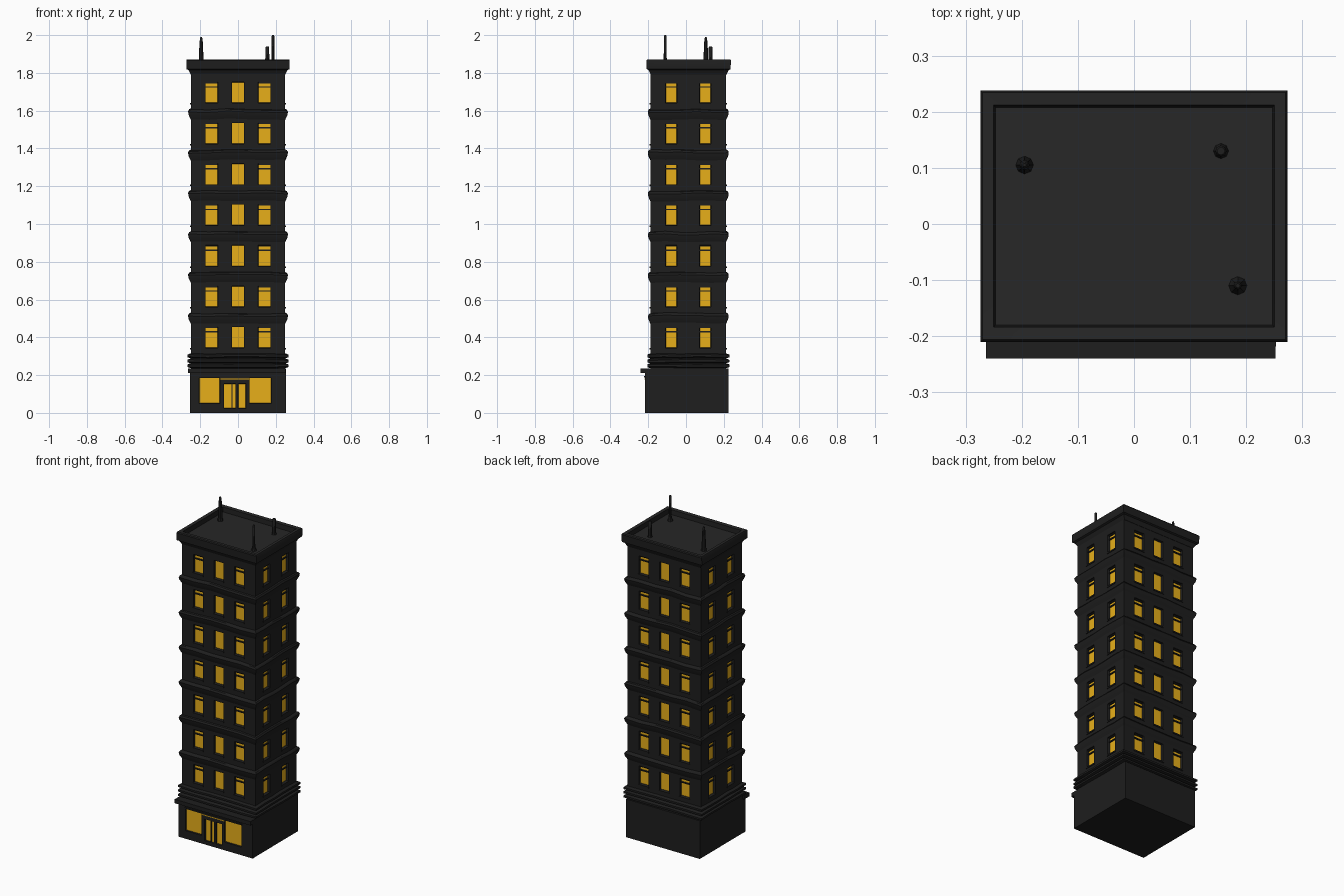
import bpy, bmesh, math, random
from mathutils import Vector

random.seed(4)
if "Cube" in bpy.data.objects:
    bpy.data.objects.remove(bpy.data.objects["Cube"])


def material(name, rgb):
    m = bpy.data.materials.new(name)
    m.use_nodes = True
    m.diffuse_color = (*rgb, 1)
    node = m.node_tree.nodes["Principled BSDF"]
    node.inputs["Base Color"].default_value = (*rgb, 1)
    node.inputs["Roughness"].default_value = 0.8
    return m


STONE = material("charcoal stone", (0.013, 0.013, 0.013))
GLOW = material("amber window light", (0.92, 0.49, 0.012))
ROOF = material("dark grey roof", (0.02, 0.02, 0.02))
YC = 0.012              # tower centre in y
HX, HY = 0.25, 0.2      # wall half sizes
FLOOR = 0.216           # storey height
FIRST = 0.40            # centre height of the lowest windows
TOP = 1.83


def finish(name, bm, smooth=None, colours=(STONE, GLOW)):
    mesh = bpy.data.meshes.new(name)
    bm.to_mesh(mesh)
    bm.free()
    obj = bpy.data.objects.new(name, mesh)
    bpy.context.collection.objects.link(obj)
    for colour in colours:
        mesh.materials.append(colour)
    if smooth:
        bpy.ops.object.select_all(action="DESELECT")
        obj.select_set(True)
        bpy.context.view_layer.objects.active = obj
        bpy.ops.object.shade_smooth_by_angle(angle=math.radians(smooth))


def wall(name, u, distance, ucuts, vcuts, holes, depth):
    """Flat wall cut into a grid; the chosen cells are sunk and lit."""
    u = Vector(u)
    out = u.cross(Vector((0, 0, 1)))
    base = Vector((0, YC, 0)) + out * distance
    bm = bmesh.new()
    grid = [[bm.verts.new(base + u * a + Vector((0, 0, z))) for a in ucuts] for z in vcuts]
    lit = []
    for j in range(len(vcuts) - 1):
        for i in range(len(ucuts) - 1):
            f = bm.faces.new((grid[j][i], grid[j][i + 1], grid[j + 1][i + 1], grid[j + 1][i]))
            if holes(i, j):
                lit.append(f)
    bm.normal_update()
    bmesh.ops.inset_region(bm, faces=lit, thickness=0.002, depth=-depth, use_even_offset=True)
    for f in lit:
        f.material_index = 1
    finish(name, bm)


def box(name, x0, x1, y0, y1, z0, z1, lit=False):
    bm = bmesh.new()
    bmesh.ops.create_cube(bm, size=1)
    for v in bm.verts:
        v.co = ((x0 + x1) / 2 + v.co.x * (x1 - x0),
                (y0 + y1) / 2 + v.co.y * (y1 - y0),
                (z0 + z1) / 2 + v.co.z * (z1 - z0))
    for f in bm.faces:
        f.material_index = int(lit)
    finish(name, bm)


def ring_stack(name, profile, yc=YC, wobble=0.0, steps=5, cap=False, colours=(STONE,)):
    """Loft rectangular rings of (height, half x, half y)."""
    corners = [(-1, -1), (1, -1), (1, 1), (-1, 1)]
    unit = []
    for (ax, ay), (bx, by) in zip(corners, corners[1:] + corners[:1]):
        unit += [(ax + (bx - ax) * t / steps, ay + (by - ay) * t / steps) for t in range(steps)]
    sag = [random.uniform(-wobble, wobble) for _ in unit]
    bm = bmesh.new()
    rings = [[bm.verts.new((px * hx, yc + py * hy, z + s)) for (px, py), s in zip(unit, sag)]
             for z, hx, hy in profile]
    n = len(unit)
    for a, b in zip(rings, rings[1:]):
        for i in range(n):
            k = (i + 1) % n
            bm.faces.new((a[i], a[k], b[k], b[i]))
    if cap:
        bm.faces.new(rings[0][::-1])
        bm.faces.new(rings[-1])
    # Upward faces take the last colour
    bm.normal_update()
    for f in bm.faces:
        if f.normal.z > 0.7:
            f.material_index = len(colours) - 1
    finish(name, bm, 35, colours)


# Upper walls with rows of sunken lit windows
heights = [FIRST + FLOOR * k for k in range(7)]
vcuts = [0.22] + [h + d for h in heights for d in (-0.056, 0.056)] + [TOP]


def window_wall(side, u, distance, half, centres, half_width):
    ucuts = [-half] + [c + d for c in centres for d in (-half_width, half_width)] + [half]
    wall(side + "_wall", u, distance, ucuts, vcuts, lambda i, j: i % 2 and j % 2, 0.014)
    u = Vector(u)
    out = u.cross(Vector((0, 0, 1)))
    # Sash bars, blinds and sills, one mesh per wall
    bm = bmesh.new()
    width = 2 * half_width
    for h in heights:
        for c in centres:
            # width, height, offset up, offset out
            parts = [(width + 0.008, 0.008, -0.06, 0.0)]
            if abs(c) > 0.01:
                parts += [(width, 0.007, 0.029, -0.011), (width, 0.006, 0.052, -0.011)]
            for wide, tall, dz, push in parts:
                for v in bmesh.ops.create_cube(bm, size=1)["verts"]:
                    p = v.co.copy()
                    v.co = (u * (c + p.x * wide) + out * (distance + push + p.y * 0.008)
                            + Vector((0, YC, h + dz + p.z * tall)))
    bmesh.ops.recalc_face_normals(bm, faces=bm.faces)
    finish(side + "_window_bars", bm)


three, two = (-0.14, 0, 0.14), (-0.09, 0.09)
window_wall("front", (1, 0, 0), HY, HX, three, 0.033)
window_wall("back", (-1, 0, 0), HY, HX, three, 0.033)
window_wall("right", (0, 1, 0), HX, HY, two, 0.031)
window_wall("left", (0, -1, 0), HX, HY, two, 0.031)

# Drooping ledge between storeys
for k, h in enumerate(heights[:-1]):
    z = h + FLOOR / 2
    ring_stack(f"storey_ledge_{k + 1}",
               [(z + dz, HX + g, HY + g) for dz, g in
                ((-0.035, -0.001), (-0.01, 0.011), (0.006, 0.014), (0.016, 0.008), (0.02, -0.001))],
               wobble=0.004)

# Triple moulding above the ground floor
for k, z in enumerate((0.25, 0.275, 0.302)):
    ring_stack(f"base_moulding_{k + 1}",
               [(z + dz, HX + g, HY + g) for dz, g in
                ((-0.012, -0.001), (-0.006, 0.017), (0.005, 0.017), (0.012, -0.001))], wobble=0.002)

# Ground floor: solid shell behind a shopfront
box("ground_floor", -0.252, 0.252, -0.19, 0.225, 0, 0.235)
shop_u = [-0.252, -0.206, -0.095, -0.075, -0.012, 0.001, 0.043, 0.06, 0.178, 0.252]
wall("shopfront", (1, 0, 0), YC + 0.218, shop_u, [0, 0.023, 0.05, 0.156, 0.186, 0.235],
     lambda i, j: (i in (1, 7) and j in (2, 3)) or (i in (3, 5) and j in (1, 2)), 0.008)
for side in (-1, 1):
    box("shopfront_side_" + ("left" if side > 0 else "right"),
        side * 0.252 - 0.001, side * 0.252 + 0.001, -0.218, -0.19, 0, 0.235)
box("shopfront_underside", -0.252, 0.252, -0.218, -0.19, 0, 0.002)
box("shopfront_lintel", -0.21, 0.18, -0.223, -0.214, 0.187, 0.195)
box("transom_light", -0.095, 0.06, -0.2195, -0.217, 0.178, 0.183, lit=True)
box("entrance_canopy", -0.264, 0.252, -0.24, -0.19, 0.212, 0.236)
box("door_mullion", -0.035, -0.03, -0.217, -0.207, 0.023, 0.156)

# Cornice, parapet and sunken roof
ring_stack("roof_cornice",
           [(1.79, HX - 0.001, HY), (1.815, 0.262, 0.212), (1.82, 0.273, 0.222), (1.866, 0.274, 0.224),
            (1.872, 0.27, 0.22), (1.87, 0.25, 0.198), (1.842, 0.247, 0.194)],
           yc=0.014, cap=True, colours=(STONE, ROOF))


# Roof masts with flared feet
def mast(name, x, y, profile):
    bm = bmesh.new()
    sides = 8
    rings = [[bm.verts.new((x + r * math.cos(math.tau * i / sides),
                            y + r * math.sin(math.tau * i / sides), z)) for i in range(sides)]
             for z, r in profile]
    for a, b in zip(rings, rings[1:]):
        for i in range(sides):
            k = (i + 1) % sides
            bm.faces.new((a[i], a[k], b[k], b[i]))
    bm.faces.new(rings[-1])
    finish(name, bm, 40, (STONE,))


mast("spire_mast", -0.195, 0.105, [(1.84, 0.016), (1.865, 0.013), (1.96, 0.009), (1.985, 0.006), (1.99, 0.003)])
mast("short_mast", 0.155, 0.13, [(1.84, 0.014), (1.855, 0.011), (1.935, 0.01), (1.94, 0.007)])
mast("tall_mast", 0.185, -0.11, [(1.84, 0.017), (1.86, 0.01), (1.88, 0.008), (1.995, 0.007), (2.0, 0.004)])
